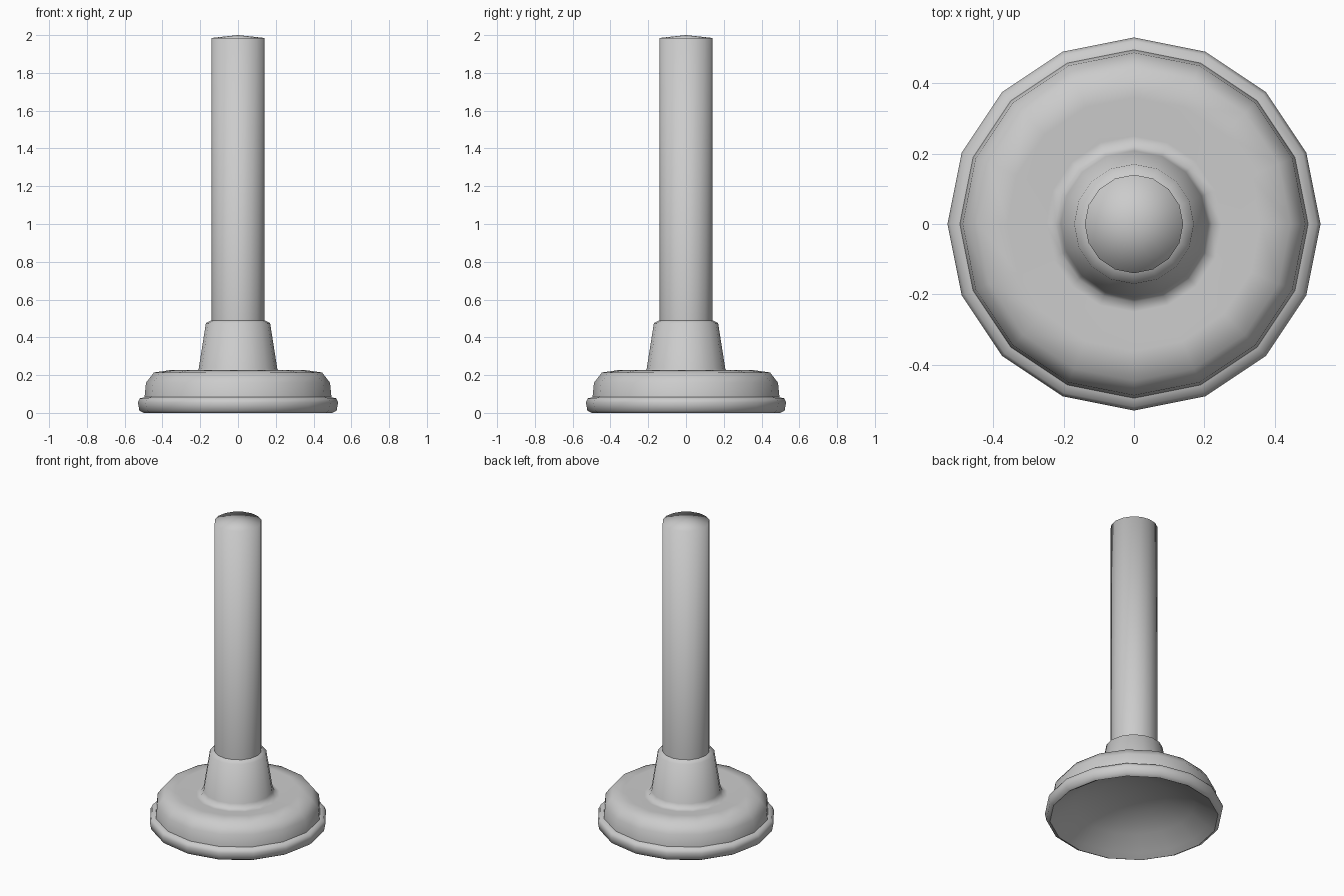
import bpy, math

if "Cube" in bpy.data.objects:
    bpy.data.objects.remove(bpy.data.objects["Cube"])

SIDES = 16


def lathe(name, profile, sharp_deg):
    """Revolve (radius, z) points around z; radius 0 becomes a pole."""
    verts, faces, rings = [], [], []
    for r, z in profile:
        start = len(verts)
        if r == 0:
            verts.append((0, 0, z))
            rings.append([start] * SIDES)
        else:
            for i in range(SIDES):
                a = 2 * math.pi * i / SIDES
                verts.append((r * math.cos(a), r * math.sin(a), z))
            rings.append(list(range(start, start + SIDES)))
    for lo, hi in zip(rings, rings[1:]):
        for i in range(SIDES):
            j = (i + 1) % SIDES
            quad = [lo[i], lo[j], hi[j], hi[i]]
            faces.append(list(dict.fromkeys(quad)))
    mesh = bpy.data.meshes.new(name)
    mesh.from_pydata(verts, [], faces)
    mesh.update()
    obj = bpy.data.objects.new(name, mesh)
    bpy.context.collection.objects.link(obj)
    mesh.shade_smooth()
    mesh.set_sharp_from_angle(angle=math.radians(sharp_deg))
    return obj


# Rubber cup: shallow domed underside, rolled lip, dished top and tapered neck
lathe("rubber_cup", [
    (0, 0.18), (0.20, 0.155), (0.36, 0.095), (0.46, 0.025),  # hollow
    (0.50, 0.0), (0.522, 0.012), (0.53, 0.055), (0.52, 0.077),
    (0.495, 0.083), (0.487, 0.16), (0.445, 0.214), (0.36, 0.226),
    (0.25, 0.202), (0.222, 0.208), (0.208, 0.235),           # dish into neck
    (0.17, 0.475), (0.14, 0.49),
], 60)

# Wooden handle with a slightly domed end
lathe("handle", [(0.14, 0.47), (0.14, 1.985), (0, 2.0)], 89)
